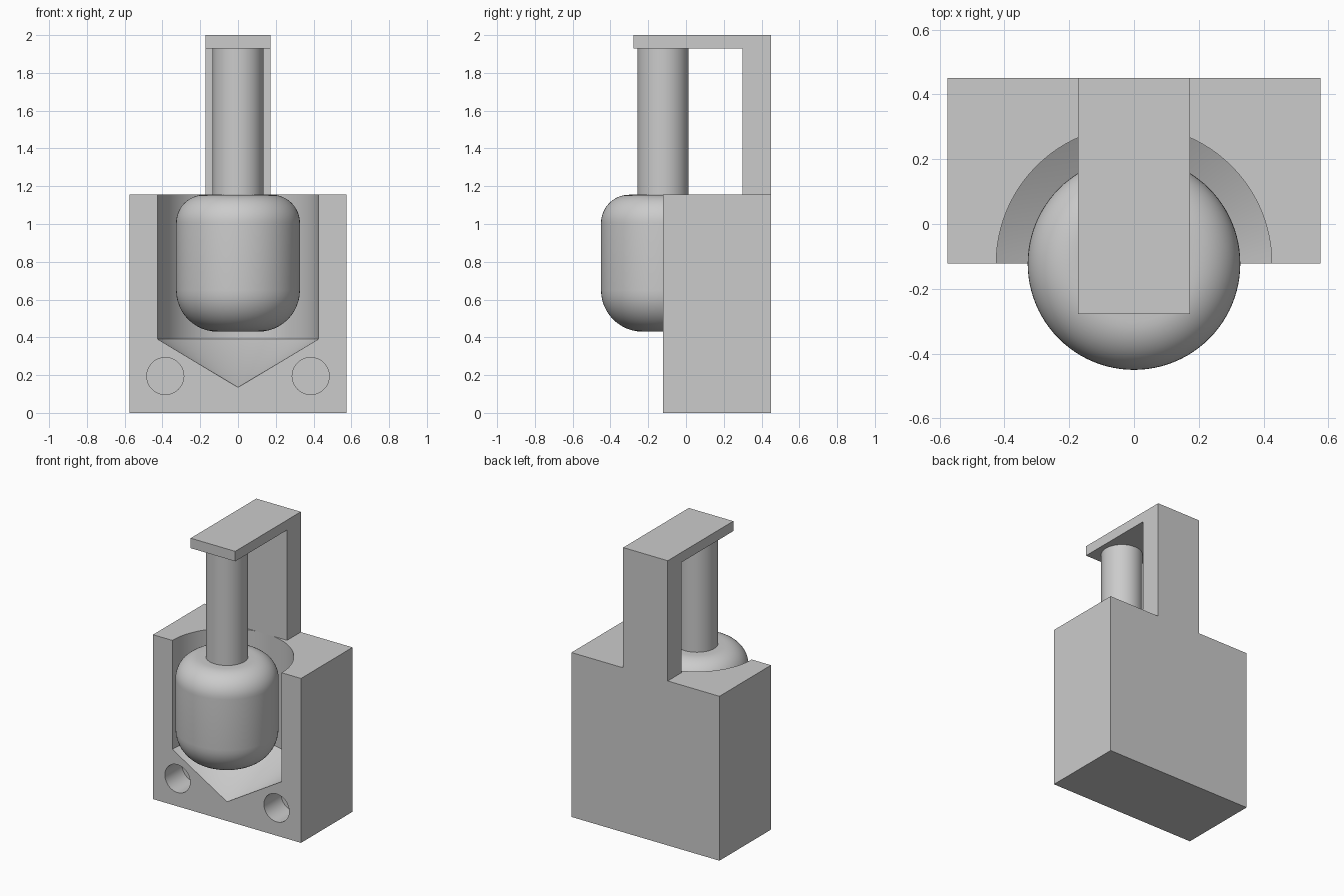
import bpy, bmesh, math
from mathutils import Matrix

if "Cube" in bpy.data.objects:
    bpy.data.objects.remove(bpy.data.objects["Cube"])

AXIS_Y = -0.122      # common axis of bore, plunger and rod

grey = bpy.data.materials.new("light grey")
grey.diffuse_color = (0.6, 0.6, 0.6, 1)
grey.use_nodes = True
grey.node_tree.nodes["Principled BSDF"].inputs["Base Color"].default_value = grey.diffuse_color


def finish(name, bm):
    bmesh.ops.recalc_face_normals(bm, faces=bm.faces)
    me = bpy.data.meshes.new(name)
    bm.to_mesh(me)
    bm.free()
    me.materials.append(grey)
    ob = bpy.data.objects.new(name, me)
    bpy.context.collection.objects.link(ob)
    return ob


def extrude_x(name, outline, half):
    """Extrude a (y, z) outline symmetrically along x."""
    bm = bmesh.new()
    face = bm.faces.new([bm.verts.new((-half, y, z)) for y, z in outline])
    out = bmesh.ops.extrude_face_region(bm, geom=[face])["geom"]
    verts = [g for g in out if isinstance(g, bmesh.types.BMVert)]
    bmesh.ops.translate(bm, verts=verts, vec=(2 * half, 0, 0))
    return finish(name, bm)


def lathe(name, profile, steps=96):
    """Revolve an (r, z) profile about the common vertical axis."""
    bm = bmesh.new()
    vs = [bm.verts.new((r, AXIS_Y, z)) for r, z in profile]
    es = [bm.edges.new(p) for p in zip(vs, vs[1:])]
    bmesh.ops.spin(bm, geom=vs + es, cent=(0, AXIS_Y, 0), axis=(0, 0, 1),
                   angle=math.tau, steps=steps)
    bmesh.ops.remove_doubles(bm, verts=bm.verts, dist=1e-5)
    return finish(name, bm)


def fillet(r, z, rad, start, n=12):
    """Quarter arc centred at (r, z), starting at the given angle."""
    return [(r + rad * math.cos(a), z + rad * math.sin(a))
            for a in (math.radians(start + 90 * i / n) for i in range(n + 1))]


def activate(ob):
    bpy.ops.object.select_all(action='DESELECT')
    ob.select_set(True)
    bpy.context.view_layer.objects.active = ob


def boolean(ob, other, operation):
    activate(ob)
    mod = ob.modifiers.new("bool", 'BOOLEAN')
    mod.operation, mod.object, mod.solver = operation, other, 'EXACT'
    bpy.ops.object.modifier_apply(modifier=mod.name)
    bpy.data.objects.remove(other, do_unlink=True)


def smooth(ob):
    activate(ob)
    bpy.ops.object.shade_smooth_by_angle(angle=math.radians(25))


# Main block with half-open drilled bore
block = extrude_x("block", [(AXIS_Y, 0), (0.45, 0), (0.45, 1.155), (AXIS_Y, 1.155)], 0.575)
bore = lathe("bore_cutter", [(0, 0.135), (0.425, 0.39), (0.425, 1.3), (0, 1.3)])
boolean(block, bore, 'DIFFERENCE')

# Two blind holes in the front face
for side in (-1, 1):
    bm = bmesh.new()
    bmesh.ops.create_cone(bm, cap_ends=True, segments=64, radius1=0.098,
                          radius2=0.098, depth=0.38,
                          matrix=Matrix.Translation((side * 0.385, AXIS_Y, 0.195))
                          @ Matrix.Rotation(math.pi / 2, 4, 'X'))
    boolean(block, finish("hole_cutter", bm), 'DIFFERENCE')

# L-shaped arm rising from the back of the block
arm = extrude_x("arm", [(0.45, 1.155), (0.45, 2), (-0.278, 2), (-0.278, 1.93),
                        (0.298, 1.93), (0.298, 1.155)], 0.173)
boolean(block, arm, 'UNION')
block.name = "block_with_arm"
smooth(block)

# Rounded plunger and rod hanging from the arm
R, LOW, TOP = 0.328, 0.22, 0.15
plunger = lathe("plunger_and_rod",
                [(0, 0.43)] + fillet(R - LOW, 0.43 + LOW, LOW, -90)
                + fillet(R - TOP, 1.155 - TOP, TOP, 0)
                + [(0.135, 1.155), (0.135, 1.93), (0, 1.93)])
smooth(plunger)
